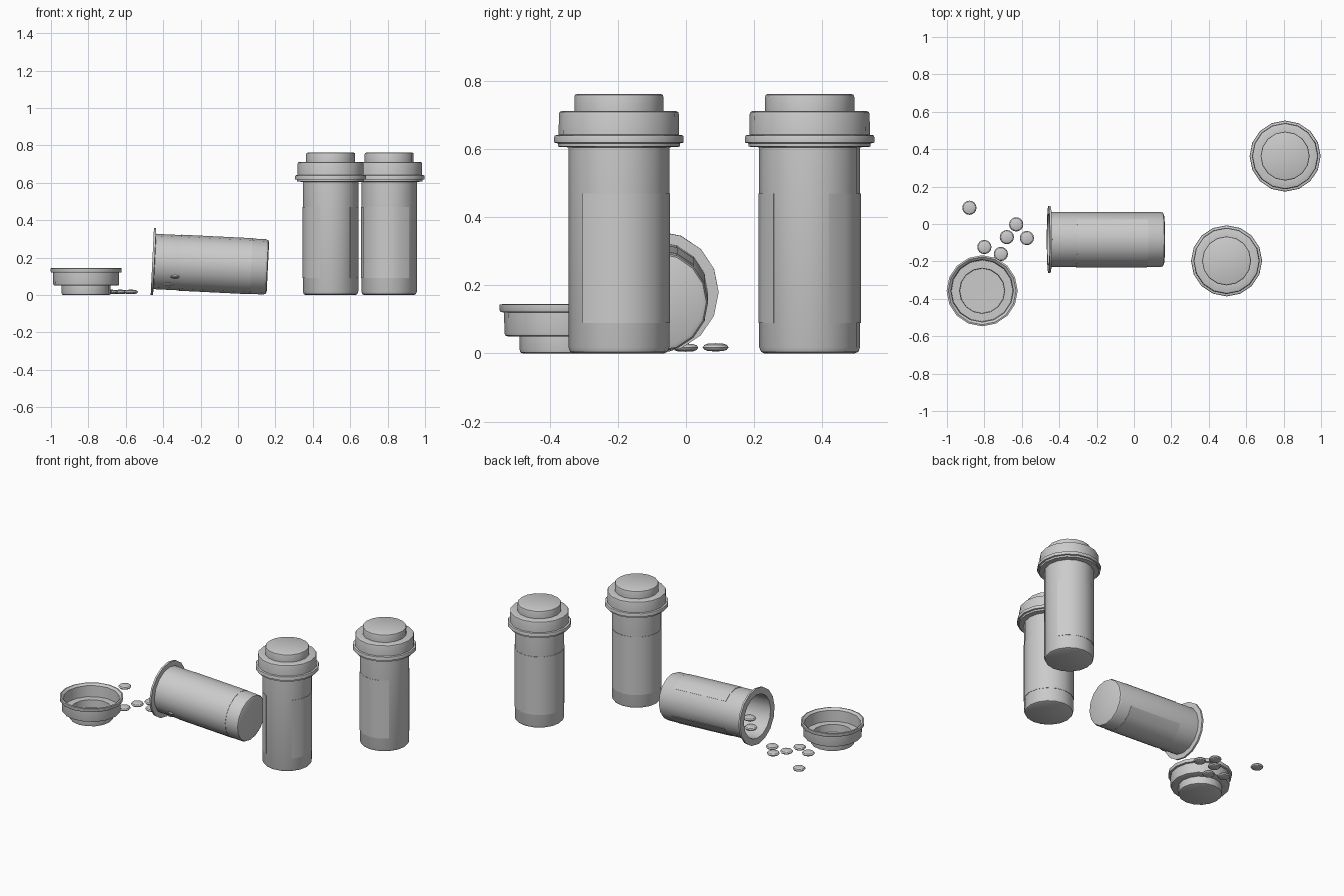
import bpy, bmesh
from math import sin, cos, pi, radians
from mathutils import Matrix

if "Cube" in bpy.data.objects:
    bpy.data.objects.remove(bpy.data.objects["Cube"])

SIDES = 16


def finish(bm, name, matrix):
    bmesh.ops.recalc_face_normals(bm, faces=bm.faces)
    me = bpy.data.meshes.new(name)
    bm.to_mesh(me)
    bm.free()
    ob = bpy.data.objects.new(name, me)
    bpy.context.collection.objects.link(ob)
    ob.matrix_world = matrix
    bpy.ops.object.select_all(action='DESELECT')
    ob.select_set(True)
    bpy.context.view_layer.objects.active = ob
    bpy.ops.object.shade_smooth_by_angle(angle=radians(32))
    return ob


def lathe(name, profile, matrix, sides=SIDES):
    """Spin a closed (radius, z) profile that starts and ends on the axis."""
    bm = bmesh.new()
    rings = []
    for r, z in profile:
        if r == 0:
            rings.append([bm.verts.new((0, 0, z))] * sides)
        else:
            rings.append([bm.verts.new((r * cos(2 * pi * i / sides), r * sin(2 * pi * i / sides), z))
                          for i in range(sides)])
    for a, b in zip(rings, rings[1:]):
        for i in range(sides):
            j = (i + 1) % sides
            quad = list(dict.fromkeys((a[i], a[j], b[j], b[i])))
            bm.faces.new(quad)
    return finish(bm, name, matrix)


def label(name, matrix, first=1, steps=13):
    """Thin wrapped strip with a gap in it."""
    bm = bmesh.new()
    cols = []
    for k in range(steps + 1):
        a = 2 * pi * (first + k) / SIDES
        cols.append([bm.verts.new((r * cos(a), r * sin(a), z))
                     for r, z in ((0.146, 0.09), (0.15, 0.09), (0.15, 0.47), (0.146, 0.47))])
    for a, b in zip(cols, cols[1:]):
        for i in range(4):
            j = (i + 1) % 4
            bm.faces.new((a[i], b[i], b[j], a[j]))
    bm.faces.new(cols[0])
    bm.faces.new(cols[-1])
    return finish(bm, name, matrix)


# hollow bottle with rounded base and lip
BOTTLE = [(0, 0), (0.132, 0), (0.143, 0.005), (0.148, 0.018), (0.148, 0.605),
          (0.179, 0.607), (0.179, 0.619), (0.138, 0.619), (0.138, 0.022),
          (0.128, 0.012), (0, 0.012)]
# hollow stepped cap, open end at z = 0
CAP = [(0, 0.145), (0.122, 0.145), (0.129, 0.142), (0.131, 0.135), (0.131, 0.095),
       (0.166, 0.095), (0.174, 0.092), (0.176, 0.085), (0.177, 0.025), (0.188, 0.023),
       (0.19, 0.018), (0.19, 0.002), (0.181, 0), (0.167, 0.012), (0.164, 0.083),
       (0.121, 0.083), (0.119, 0.132), (0, 0.134)]
# rounded tablet
PILL = [(0, -0.012), (0.022, -0.011), (0.033, -0.007), (0.038, 0),
        (0.033, 0.007), (0.022, 0.011), (0, 0.012)]

# standing closed bottles
for n, (x, y, first) in enumerate([(0.495, -0.197, -2), (0.808, 0.363, 1)], 1):
    m = Matrix.Translation((x, y, 0))
    lathe(f"bottle_{n}", BOTTLE, m)
    label(f"label_{n}", m, first)
    lathe(f"cap_{n}", CAP, Matrix.Translation((x, y, 0.617)))

# tipped open bottle
m = Matrix.Translation((0.16, -0.083, 0.15)) @ Matrix.Rotation(radians(-87.2), 4, 'Y')
lathe("tipped_bottle", BOTTLE, m)
label("tipped_label", m, 5)

# upturned loose cap
lathe("loose_cap", CAP, Matrix.Translation((-0.812, -0.357, 0.145)) @ Matrix.Rotation(pi, 4, 'X'))

# spilled pills, the last two still inside the bottle
spots = [(-0.88, 0.087, 0.018), (-0.63, -0.002, 0.017), (-0.68, -0.07, 0.017),
         (-0.573, -0.075, 0.017), (-0.80, -0.123, 0.017), (-0.712, -0.16, 0.017),
         (-0.335, -0.18, 0.1), (-0.37, -0.143, 0.062)]
for n, p in enumerate(spots, 1):
    lathe(f"pill_{n}", PILL, Matrix.Translation(p), 16)
